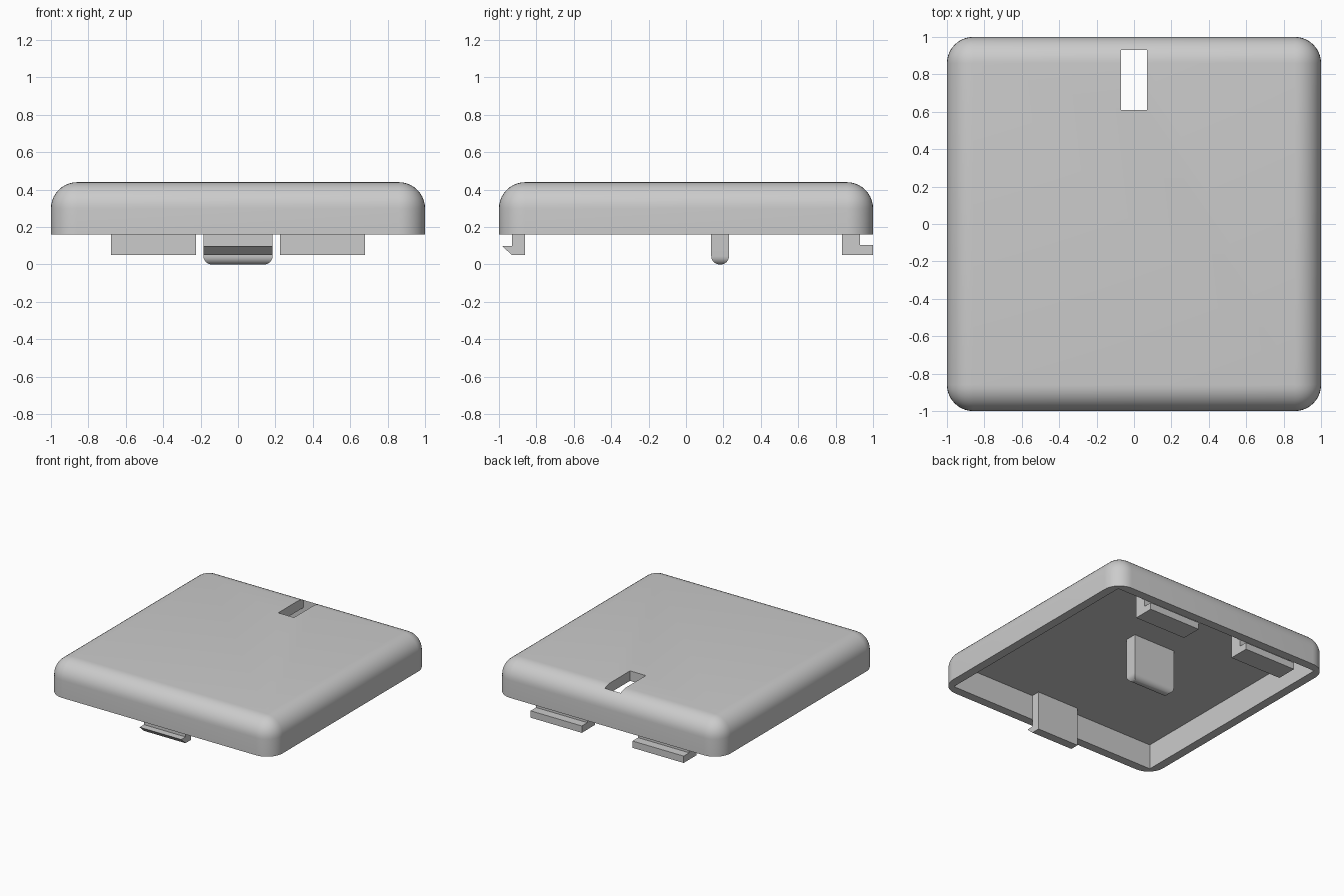
import bpy, bmesh
from mathutils import Matrix, Vector

cube = bpy.data.objects.get("Cube")
if cube:
    bpy.data.objects.remove(cube, do_unlink=True)

grey = bpy.data.materials.new("light_grey")
grey.use_nodes = True
colour = (0.6, 0.6, 0.6, 1)
grey.diffuse_color = colour
grey.node_tree.nodes["Principled BSDF"].inputs["Base Color"].default_value = colour

BASE, TOP, CEILING, WALL = 0.16, 0.44, 0.36, 0.07
INNER = 1 - WALL


def finish(name, bm):
    bmesh.ops.recalc_face_normals(bm, faces=bm.faces[:])
    mesh = bpy.data.meshes.new(name)
    bm.to_mesh(mesh)
    bm.free()
    mesh.materials.append(grey)
    obj = bpy.data.objects.new(name, mesh)
    bpy.context.collection.objects.link(obj)
    return obj


def box(name, lo, hi, radius=0, keep=None, segments=10):
    """Box between two corners; edges accepted by keep are rounded."""
    lo, hi = Vector(lo), Vector(hi)
    bm = bmesh.new()
    bmesh.ops.create_cube(bm, size=1, matrix=Matrix.Translation((lo + hi) / 2)
                          @ Matrix.Diagonal((*(hi - lo), 1)))
    if radius:
        edges = [e for e in bm.edges if keep(e.verts[0].co.z, e.verts[1].co.z)]
        bmesh.ops.bevel(bm, geom=edges, offset=radius, segments=segments,
                        profile=0.5, affect='EDGES')
    return finish(name, bm)


def extrusion(name, profile, x0, x1):
    """Side profile of (y, z) points swept along x."""
    bm = bmesh.new()
    face = bm.faces.new([bm.verts.new((x0, y, z)) for y, z in profile])
    swept = bmesh.ops.extrude_face_region(bm, geom=[face])["geom"]
    verts = [v for v in swept if isinstance(v, bmesh.types.BMVert)]
    bmesh.ops.translate(bm, verts=verts, vec=(x1 - x0, 0, 0))
    return finish(name, bm)


def smooth(obj):
    bpy.ops.object.select_all(action='DESELECT')
    bpy.context.view_layer.objects.active = obj
    obj.select_set(True)
    bpy.ops.object.shade_smooth_by_angle(angle=0.5)


# Hollow cover, rounded everywhere except at its open rim
cover = box("cover_shell", (-1, -1, BASE), (1, 1, TOP), 0.14,
            lambda a, b: max(a, b) > BASE + 0.01)
cutters = [
    box("cavity_cutter", (-INNER, -INNER, 0), (INNER, INNER, CEILING)),
    box("slot_cutter", (-0.07, 0.61, 0.3), (0.07, INNER - 0.001, 0.6)),
]
bpy.context.view_layer.objects.active = cover
for cutter in cutters:
    mod = cover.modifiers.new(cutter.name, 'BOOLEAN')
    mod.operation = 'DIFFERENCE'
    mod.solver = 'EXACT'
    mod.object = cutter
    bpy.ops.object.modifier_apply(modifier=mod.name)
    bpy.data.objects.remove(cutter, do_unlink=True)
smooth(cover)

# Centre tab with a rounded free end
tab = box("centre_tab", (-0.185, 0.135, 0), (0.185, 0.23, CEILING), 0.045,
          lambda a, b: max(a, b) < 0.01, 6)
smooth(tab)

# Snap hook at the front
extrusion("front_hook", [(-0.86, CEILING), (-0.86, 0.05), (-0.93, 0.05),
                         (-0.985, 0.1), (-0.93, 0.1), (-0.93, CEILING)],
          -0.185, 0.185)

# Pair of L-shaped feet at the back
for side, x0, x1 in (("left", 0.225, 0.68), ("right", -0.68, -0.225)):
    extrusion("back_foot_" + side,
              [(0.835, CEILING), (0.835, 0.05), (1, 0.05),
               (1, 0.105), (INNER, 0.105), (INNER, CEILING)], x0, x1)
